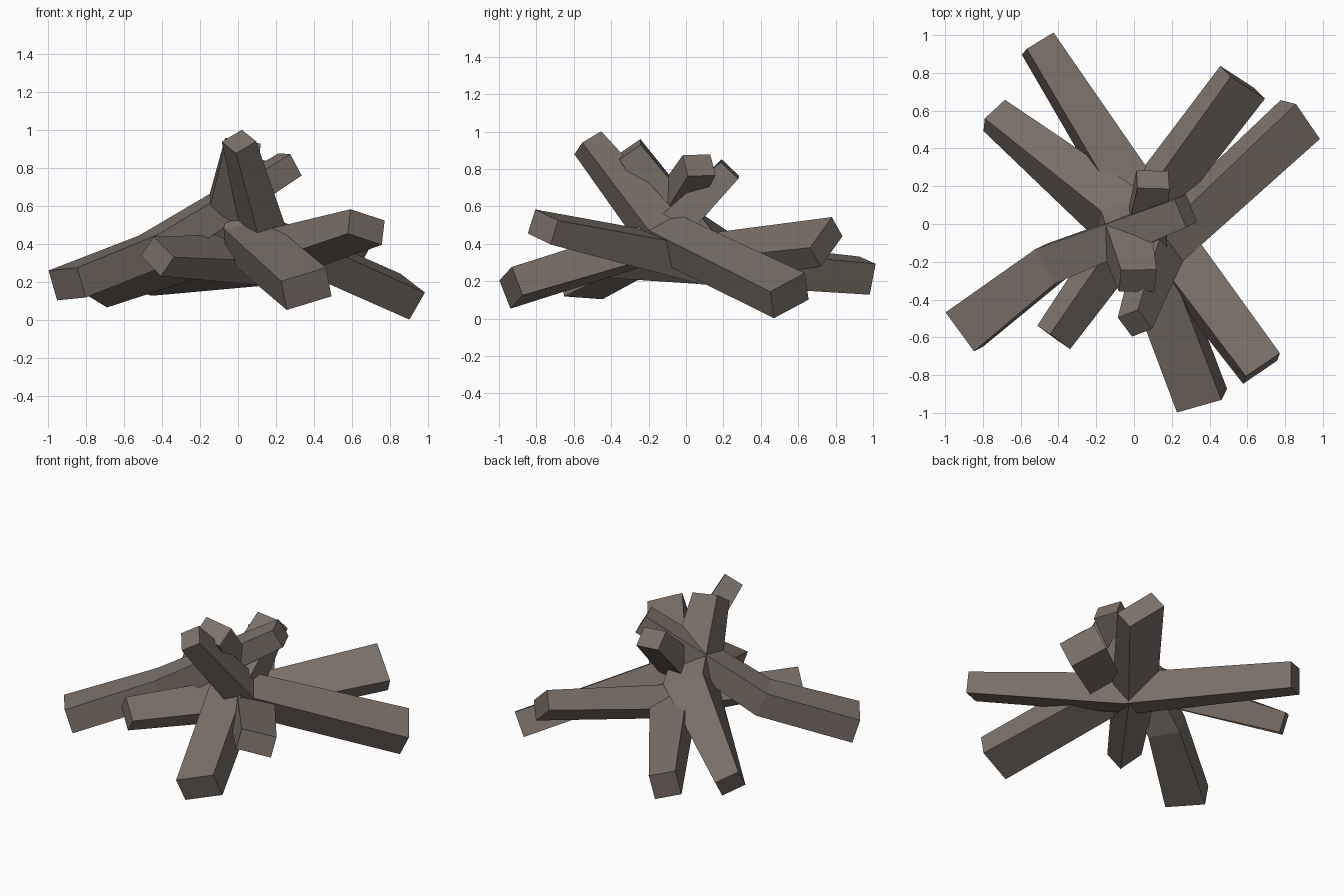
import bpy
import bmesh
from mathutils import Vector

if "Cube" in bpy.data.objects:
    bpy.data.objects.remove(bpy.data.objects["Cube"])

wood = bpy.data.materials.new("grey brown wood")
wood.diffuse_color = (0.20, 0.165, 0.143, 1)
wood.use_nodes = True
wood.node_tree.nodes["Principled BSDF"].inputs["Base Color"].default_value = wood.diffuse_color


def section(bm, centre, tangent, axis, width, height):
    """Four corners of a rectangular section square to the log direction."""
    t = tangent.normalized()
    u = (axis - t * axis.dot(t)).normalized()
    v = t.cross(u)
    return [bm.verts.new(centre + u * width * a / 2 + v * height * b / 2)
            for a, b in ((-1, -1), (1, -1), (1, 1), (-1, 1))]


def bent_log(name, points, axis, sizes):
    """Squared log with one kink: end, bend and other end."""
    p0, p1, p2 = map(Vector, points)
    d0, d1 = (p1 - p0).normalized(), (p2 - p1).normalized()
    bm = bmesh.new()
    rings = [section(bm, p, t, Vector(axis), *s)
             for p, t, s in zip((p0, p1, p2), (d0, d0 + d1, d1), sizes)]
    for r, s in zip(rings, rings[1:]):
        for i in range(4):
            j = (i + 1) % 4
            bm.faces.new((r[i], r[j], s[j], s[i]))
    bm.faces.new(rings[0][::-1])
    bm.faces.new(rings[2])
    bmesh.ops.recalc_face_normals(bm, faces=bm.faces)
    mesh = bpy.data.meshes.new(name)
    bm.to_mesh(mesh)
    bm.free()
    mesh.materials.append(wood)
    bpy.context.collection.objects.link(bpy.data.objects.new(name, mesh))


# Two logs lying low across the pile
bent_log("back_left_cross_log",
         ((-0.51, 0.955, 0.23), (0.07, 0.04, 0.31), (0.675, -0.765, 0.49)),
         (0.9, 0.3, -0.2), ((0.17, 0.17), (0.25, 0.20), (0.225, 0.135)))
bent_log("back_right_cross_log",
         ((0.575, 0.75, 0.41), (0.06, 0.08, 0.32), (-0.425, -0.60, 0.335)),
         (0.12, -0.17, -0.16), ((0.27, 0.13), (0.23, 0.16), (0.17, 0.13)))

# Four logs leaning up against each other
bent_log("right_leaning_log",
         ((0.88, 0.553, 0.123), (0.14, -0.13, 0.45), (0.005, -0.525, 0.94)),
         (-0.13, 0.18, 0.1), ((0.245, 0.165), (0.21, 0.18), (0.14, 0.13)))
bent_log("left_leaning_log",
         ((-0.90, -0.56, 0.19), (-0.44, -0.21, 0.37), (0.275, 0.07, 0.82)),
         (-0.11, 0.23, 0), ((0.255, 0.165), (0.21, 0.17), (0.16, 0.13)))
bent_log("back_leaning_log",
         ((-0.74, 0.575, 0.155), (-0.06, 0.03, 0.44), (0.02, -0.30, 0.905)),
         (1, -0.1, 0), ((0.16, 0.13), (0.28, 0.22), (0.19, 0.14)))
bent_log("front_leaning_log",
         ((0.36, -0.935, 0.165), (0.055, -0.13, 0.42), (0.10, 0.235, 0.80)),
         (0.23, 0.09, 0.08), ((0.255, 0.165), (0.25, 0.19), (0.17, 0.13)))
